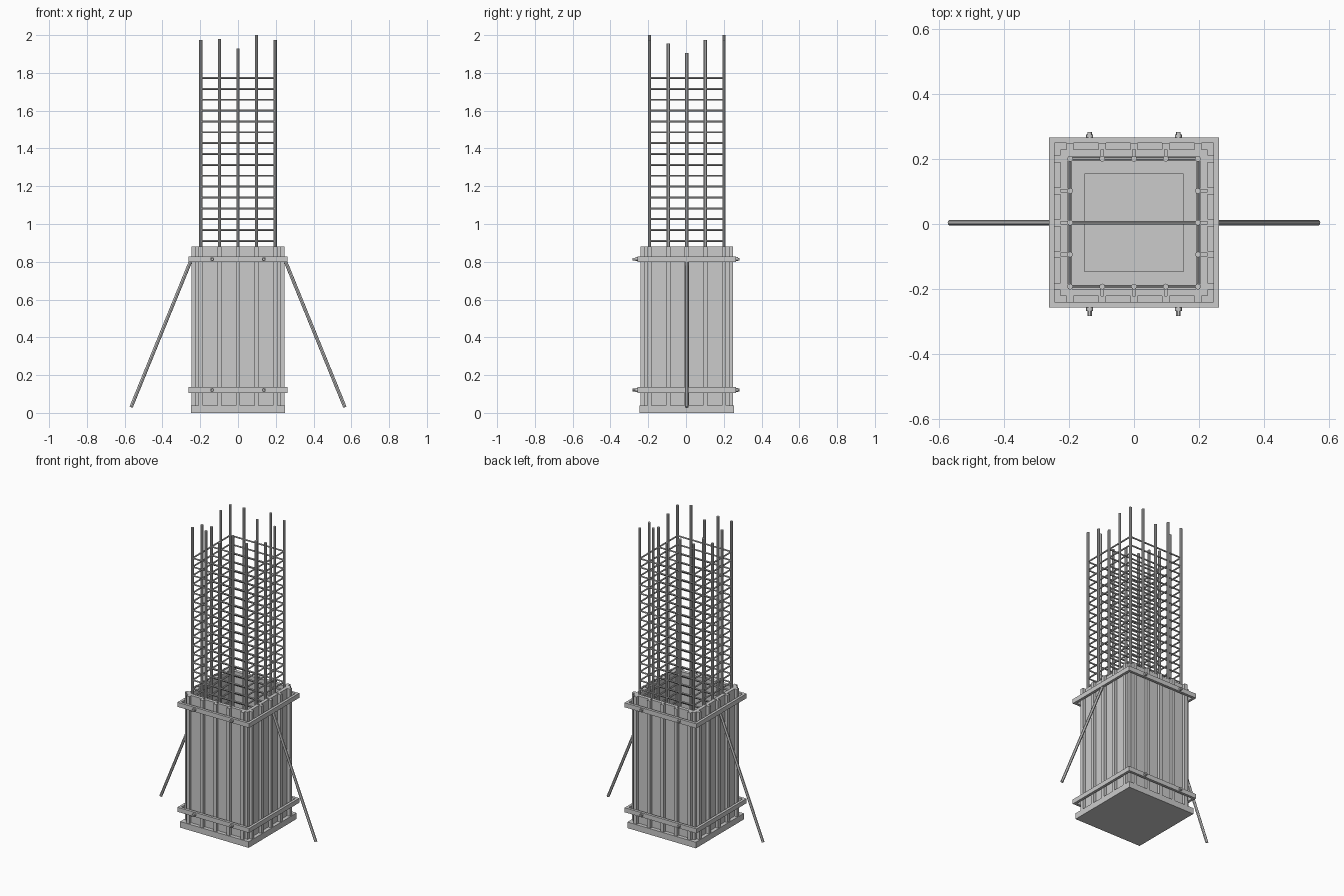
import bpy, bmesh
from mathutils import Vector, Matrix

if "Cube" in bpy.data.objects:
    bpy.data.objects.remove(bpy.data.objects["Cube"])

Y0 = 0.004      # body sits slightly behind the bolt midpoint
C = 0.197       # centre line of the reinforcement cage


def finish(bm, name, smooth=False):
    me = bpy.data.meshes.new(name)
    bmesh.ops.recalc_face_normals(bm, faces=bm.faces)
    bm.to_mesh(me)
    bm.free()
    ob = bpy.data.objects.new(name, me)
    bpy.context.collection.objects.link(ob)
    ob.location.y = Y0
    if smooth:
        bpy.context.view_layer.objects.active = ob
        ob.select_set(True)
        bpy.ops.object.shade_smooth_by_angle()
        ob.select_set(False)


def box(bm, x0, x1, y0, y1, z0, z1, turn=0):
    m = (Matrix.Rotation(turn, 4, 'Z')
         @ Matrix.Translation(((x0 + x1) / 2, (y0 + y1) / 2, (z0 + z1) / 2))
         @ Matrix.Diagonal((x1 - x0, y1 - y0, z1 - z0, 1)))
    bmesh.ops.create_cube(bm, size=1, matrix=m)


def rod(bm, a, b, r, n=8):
    a, b = Vector(a), Vector(b)
    d = b - a
    m = Matrix.Translation((a + b) / 2) @ d.to_track_quat('Z', 'Y').to_matrix().to_4x4()
    bmesh.ops.create_cone(bm, cap_ends=True, segments=n, radius1=r, radius2=r,
                          depth=d.length, matrix=m)


QUARTERS = [i * 1.57079632679 for i in range(4)]
BARS = [-C, -0.098, 0, 0.098, C]

# Base plate and low concrete kicker
bm = bmesh.new()
box(bm, -0.25, 0.25, -0.25, 0.25, 0, 0.04)
finish(bm, "base_plate")
bm = bmesh.new()
box(bm, -0.152, 0.152, -0.152, 0.152, 0.04, 0.05)
finish(bm, "concrete_kicker")

# Shuttering boards, with small gaps behind the battens
bm = bmesh.new()
for t in QUARTERS:
    for i, (a, b) in enumerate(zip(BARS, BARS[1:])):
        x0 = -0.204 if i == 0 else a + 0.004
        x1 = 0.226 if i == 3 else b - 0.004
        box(bm, x0, x1, -0.226, -0.204, 0.04, 0.88, t)
finish(bm, "shuttering_boards")

# Vertical battens
bm = bmesh.new()
for t in QUARTERS:
    for x in BARS:
        box(bm, x - 0.011, x + 0.011, -0.246, -0.226, 0.04, 0.88, t)
finish(bm, "battens")

# Clamping frames around the shuttering
for name, z in (("lower_clamp_frame", 0.121), ("upper_clamp_frame", 0.814)):
    bm = bmesh.new()
    for t in QUARTERS:
        box(bm, -0.262, 0.245, -0.262, -0.245, z - 0.015, z + 0.015, t)
    finish(bm, name)

# Clamp bolts with washers on front and back
bm = bmesh.new()
for z in (0.121, 0.814):
    for x in (-0.137, 0.137):
        for s, end in ((-1, -0.283 - Y0), (1, 0.283 - Y0)):
            rod(bm, (x, s * 0.246, z), (x, end, z), 0.007, 12)
            rod(bm, (x, s * 0.26, z), (x, s * 0.272, z), 0.011, 12)
finish(bm, "clamp_bolts", True)

# Diagonal braces
for name, s in (("left_brace", -1), ("right_brace", 1)):
    bm = bmesh.new()
    rod(bm, (s * 0.25, 0, 0.805), (s * 0.566, 0, 0.03), 0.009, 12)
    finish(bm, name, True)

# Vertical reinforcement bars with uneven tops
bm = bmesh.new()
for x, top in zip(BARS, (1.975, 1.98, 1.93, 2.0, 1.975)):
    for y in (-C, C):
        rod(bm, (x, y, 0.04), (x, y, top), 0.009, 10)
for y, top in zip(BARS[1:4], (1.955, 1.905, 1.975)):
    for x in (-C, C):
        rod(bm, (x, y, 0.04), (x, y, top), 0.009, 10)
finish(bm, "vertical_bars", True)

# Stirrups with a central cross tie
bm = bmesh.new()
for i in range(30):
    z = 1.773 - i * 0.0575
    for s in (-C, C):
        rod(bm, (-C, s, z), (C, s, z), 0.005)
        rod(bm, (s, -C, z), (s, C, z), 0.005)
    rod(bm, (-C, 0, z), (C, 0, z), 0.005)
finish(bm, "stirrups", True)
